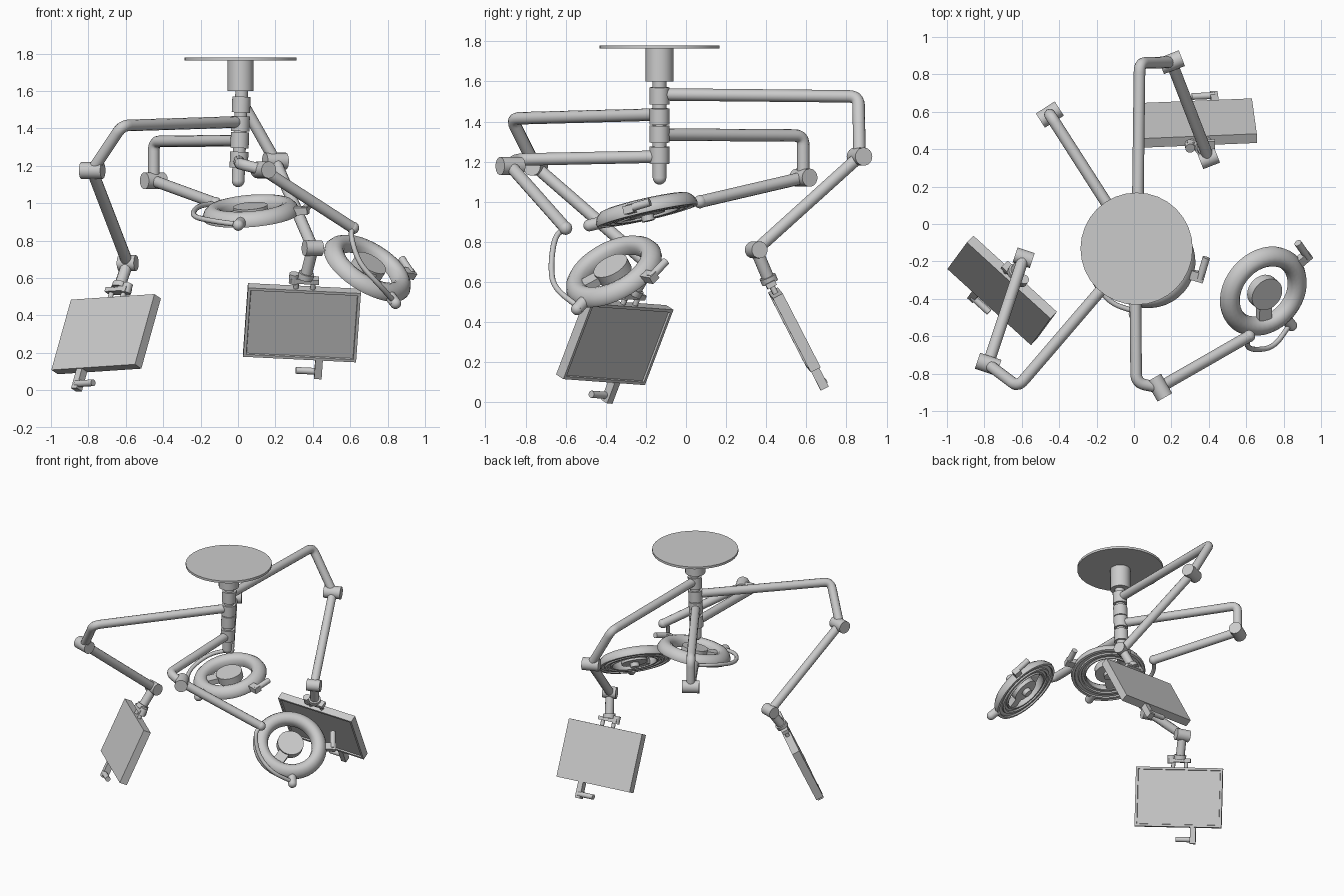
import bpy, bmesh, math
from mathutils import Vector as V, Matrix

if "Cube" in bpy.data.objects:
    bpy.data.objects.remove(bpy.data.objects["Cube"])


def finish(name, bm, smooth=True):
    bmesh.ops.recalc_face_normals(bm, faces=bm.faces)
    me = bpy.data.meshes.new(name)
    bm.to_mesh(me)
    bm.free()
    ob = bpy.data.objects.new(name, me)
    bpy.context.collection.objects.link(ob)
    if smooth:
        bpy.context.view_layer.objects.active = ob
        bpy.ops.object.select_all(action='DESELECT')
        ob.select_set(True)
        bpy.ops.object.shade_smooth_by_angle(angle=math.radians(40))
    return ob


def frame(x, z, origin):
    """Matrix with local z along z and local x close to x."""
    z = V(z).normalized()
    y = z.cross(V(x)).normalized()
    m = Matrix((y.cross(z), y, z)).transposed().to_4x4()
    m.translation = V(origin)
    return m


def cyl(name, a, b, r, seg=24):
    a, b = V(a), V(b)
    d = b - a
    m = Matrix.Translation((a + b) / 2) @ d.to_track_quat('Z', 'Y').to_matrix().to_4x4()
    bm = bmesh.new()
    bmesh.ops.create_cone(bm, cap_ends=True, segments=seg, radius1=r, radius2=r,
                          depth=d.length, matrix=m)
    return finish(name, bm)


def ball(name, p, r):
    bm = bmesh.new()
    bmesh.ops.create_uvsphere(bm, u_segments=20, v_segments=12, radius=r,
                              matrix=Matrix.Translation(p))
    return finish(name, bm)


def box(name, m, centre, size):
    bm = bmesh.new()
    bmesh.ops.create_cube(bm, size=1, matrix=m @ Matrix.Translation(centre)
                          @ Matrix.Diagonal((*size, 1)))
    return finish(name, bm, False)


def tube(name, pts, r, bend=0.05):
    """Round tube along a path whose corners are rounded off."""
    pts = [V(p) for p in pts]
    path = [pts[0]]
    for a, p, b in zip(pts, pts[1:], pts[2:]):
        s = p + (a - p).normalized() * min(bend, (a - p).length * .49)
        e = p + (b - p).normalized() * min(bend, (b - p).length * .49)
        for i in range(7):
            t = i / 6
            path.append(s * (1 - t) ** 2 + p * 2 * t * (1 - t) + e * t * t)
    path.append(pts[-1])
    cu = bpy.data.curves.new(name, 'CURVE')
    cu.dimensions = '3D'
    cu.bevel_depth = r
    cu.bevel_resolution = 4
    cu.use_fill_caps = True
    sp = cu.splines.new('POLY')
    sp.points.add(len(path) - 1)
    for q, p in zip(sp.points, path):
        q.co = (*p, 1)
    ob = bpy.data.objects.new(name, cu)
    bpy.context.collection.objects.link(ob)
    bpy.ops.object.select_all(action='DESELECT')
    bpy.context.view_layer.objects.active = ob
    ob.select_set(True)
    bpy.ops.object.convert(target='MESH')
    bpy.ops.object.shade_smooth_by_angle(angle=math.radians(40))


# Ceiling plate, canopy and central column
def axis(z):
    return V((0.02 - (1.6 - z) * 0.04, -0.132, z))


cyl("ceiling_plate", (.014, -.132, 1.763), (.014, -.132, 1.78), .3, 32)
cyl("ceiling_canopy", (.014, -.132, 1.6), (.014, -.132, 1.765), .07)
cyl("column_core", axis(1.62), axis(1.12), .034)
ball("column_end", axis(1.12), .034)
for i, (lo, hi) in enumerate([(1.485, 1.57), (1.385, 1.465), (1.295, 1.38), (1.19, 1.275)]):
    cyl(f"column_hub_{i}", axis(lo), axis(hi), .049)


# Two-part arms with a cylindrical knuckle at the elbow
def arm(name, hub_z, elbow, knee, end):
    tube(name + "_upper_arm", [axis(hub_z), elbow, knee], .031)
    k, e = V(knee), V(end)
    side = (e - k).cross(V((0, 0, 1))).normalized() * .06
    cyl(name + "_knuckle", k - side, k + side, .045)
    tube(name + "_lower_arm", [k, e], .031)
    return side


# Monitors: u runs along the width, v up the height, u x v out of the screen
def monitor(name, c, u, v, joint, side):
    m = frame(u, V(u).cross(V(v)), c)
    w, h, t = .605, .415, .055
    bm = bmesh.new()
    bmesh.ops.create_cube(bm, size=1, matrix=Matrix.Diagonal((w, h, t, 1)))
    bm.faces.ensure_lookup_table()
    front = max(bm.faces, key=lambda f: f.calc_center_median().z)
    bmesh.ops.inset_region(bm, faces=[front], thickness=.022)
    bmesh.ops.inset_region(bm, faces=[front], thickness=.003, depth=-.01)
    bm.transform(m)
    finish(name + "_screen", bm, False)

    def p(x, y, z=0):
        return m @ V((x, y, z))
    # neck, crossbar and pins above the case
    top = p(0, h / 2 + .055)
    joint = V(joint)
    cyl(name + "_wrist", joint - side * .8, joint + side * .8, .042)
    tube(name + "_neck", [joint, joint.lerp(top, .5), top], .031)
    cyl(name + "_neck_collar", joint.lerp(top, .8), joint.lerp(top, .98), .042)
    box(name + "_crossbar", m, (0, h / 2 + .05, 0), (.15, .026, .05))
    for s in (-1, 1):
        cyl(name + "_pin", p(s * .045, h / 2 - .005), p(s * .045, h / 2 + .06), .014, 16)
    cyl(name + "_knob", p(-.06, h / 2 + .03), p(-.06, h / 2 + .085), .026)
    # positioning handle below the case
    box(name + "_handle_bracket", m, (.105, -h / 2 - .055, 0), (.04, .12, .045))
    cyl(name + "_handle_grip", p(.11, -h / 2 - .085, -.01), p(-.015, -h / 2 - .085, -.01), .018)


side = arm("back_monitor", 1.535, (.03, .86, 1.525), (.2, .865, 1.225), (.40, .35, .76))
monitor("back_monitor", (.342, .54, .361), (.605, .025, -.03), (.03, -.19, .37),
        (.40, .35, .76), side)
side = arm("left_monitor", 1.435, (-.62, -.87, 1.415), (-.78, -.75, 1.175), (-.59, -.18, .68))
monitor("left_monitor", (-.705, -.355, .30), (-.45, .41, -.03), (.10, .14, .365),
        (-.59, -.18, .68), side)


# Surgical lamp heads: lathed ring, centre pod, spoke, handle and bent yoke
RING = [(.155, -.02), (.16, .012), (.175, .031), (.20, .04), (.225, .034), (.247, .014),
        (.26, -.015), (.256, -.034), (.238, -.036), (.234, -.026), (.212, -.026),
        (.208, -.036), (.19, -.036), (.186, -.026), (.17, -.026), (.166, -.036), (.157, -.034)]


def lamp(name, c, n, end_angle, yoke):
    m = frame((1, 0, 0), n, c) @ Matrix.Rotation(math.radians(end_angle), 4, 'Z')
    bm = bmesh.new()
    loop = [bm.verts.new((r, 0, h)) for r, h in RING]
    edges = [bm.edges.new((a, b)) for a, b in zip(loop, loop[1:] + loop[:1])]
    bmesh.ops.spin(bm, geom=loop + edges, axis=(0, 0, 1), cent=(0, 0, 0),
                   angle=math.tau, steps=40, use_duplicate=False)
    bmesh.ops.remove_doubles(bm, verts=bm.verts, dist=1e-4)
    bm.transform(m)
    finish(name + "_ring", bm)
    cyl(name + "_pod", m @ V((0, 0, -.03)), m @ V((0, 0, .025)), .092, 28)
    cyl(name + "_centre_grip", m @ V((0, 0, -.06)), m @ V((0, 0, -.02)), .032)
    box(name + "_spoke", m @ Matrix.Rotation(math.radians(-35), 4, 'Z'),
        (.125, 0, -.006), (.12, .075, .04))
    # handle a quarter turn on from the yoke mount
    h = m @ Matrix.Rotation(math.radians(87), 4, 'Z')
    box(name + "_handle_bracket", h, (.275, 0, -.005), (.09, .05, .04))
    cyl(name + "_handle_grip", h @ V((.3, -.01, 0)), h @ V((.3, .115, .005)), .02)
    # yoke pivot on the rim
    end = m @ V((.285, 0, -.01))
    cyl(name + "_yoke_pivot", m @ V((.235, 0, -.01)), m @ V((.30, 0, -.01)), .03)
    ball(name + "_yoke_pivot_cap", m @ V((.30, 0, -.01)), .03)
    tube(name + "_yoke", list(yoke) + [end], .014, .12)
    ball(name + "_arm_tip", V(yoke[0]), .033)


arm("front_lamp", 1.225, (.012, -.85, 1.21), (.135, -.875, 1.178), (.615, -.60, .868))
lamp("front_lamp", (.70, -.367, .662), (.48, -.417, .77), -56,
     [(.615, -.60, .868), (.60, -.655, .83), (.645, -.675, .68), (.75, -.66, .57)])
arm("rear_lamp", 1.335, (-.45, .585, 1.33), (-.45, .585, 1.12), (-.12, .07, 1.0))
lamp("rear_lamp", (.068, -.2, .962), (-.08, -.22, .97), -103,
     [(-.12, .07, 1.0), (-.22, -.04, .985), (-.25, -.25, .93), (-.14, -.42, .905)])
